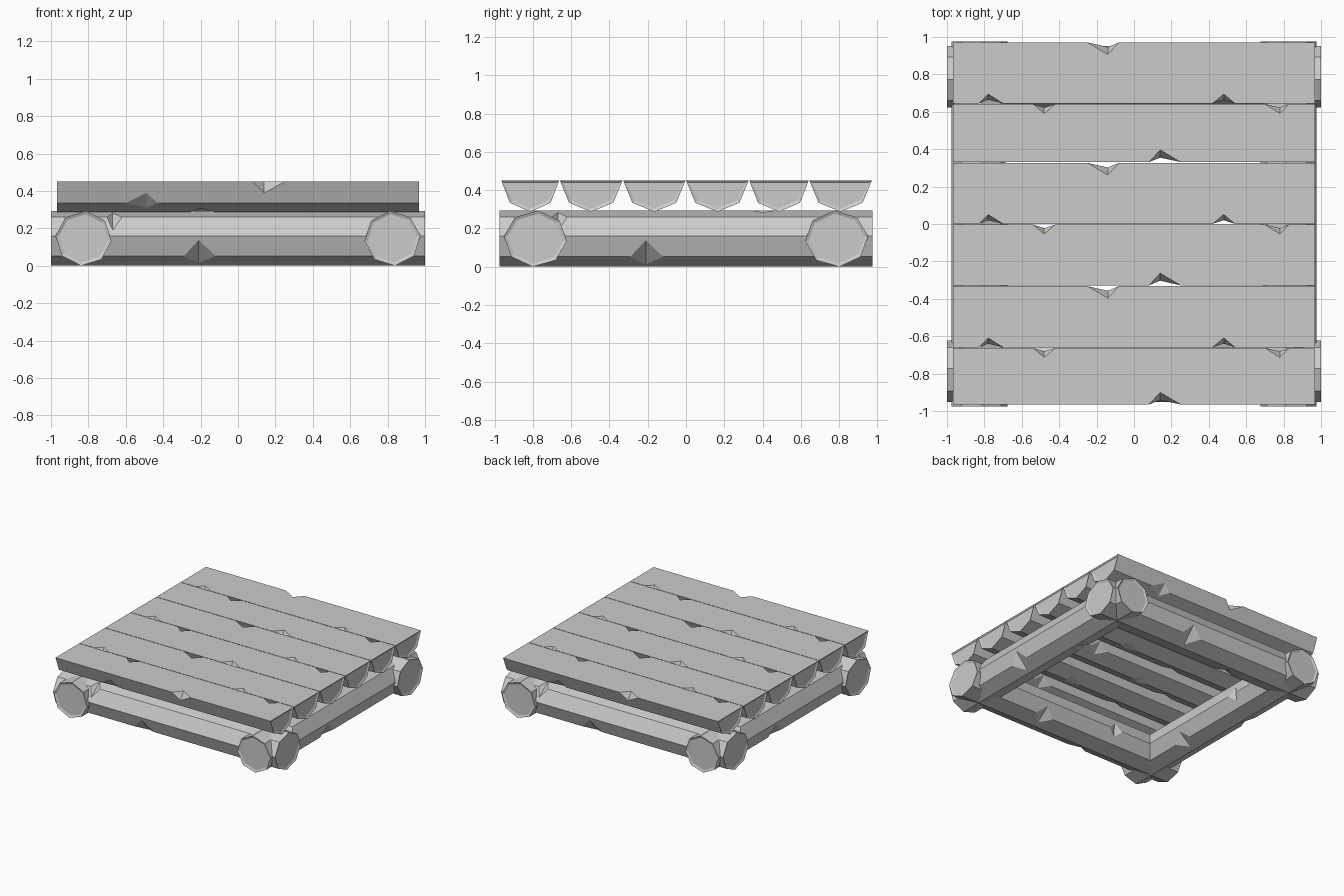
import bpy, bmesh
from math import cos, sin, pi, radians
from mathutils import Vector

cube = bpy.data.objects.get("Cube")
if cube:
    bpy.data.objects.remove(cube, do_unlink=True)

# One plain grey for all the timber
GREY = (0.6, 0.6, 0.6, 1)
wood = bpy.data.materials.new("grey_wood")
wood.use_nodes = True
wood.diffuse_color = GREY
wood.node_tree.nodes["Principled BSDF"].inputs["Base Color"].default_value = GREY


def make_object(name, bm):
    bmesh.ops.recalc_face_normals(bm, faces=bm.faces[:])
    mesh = bpy.data.meshes.new(name)
    bm.to_mesh(mesh)
    bm.free()
    mesh.materials.append(wood)
    obj = bpy.data.objects.new(name, mesh)
    bpy.context.collection.objects.link(obj)
    return obj


def add_chip(bm, section, corner, x, left, right, depth):
    """Four-sided wedge that chips a lengthwise edge of the timber."""
    n = len(section)
    p = Vector((x, *section[corner]))
    ends = []
    for step in (-1, 1):
        q = Vector((x, *section[(corner + step) % n]))
        ends.append(p + (q - p).normalized() * depth)
    c, d = ends
    mid = (c + d) / 2
    tips = [p - Vector((left, 0, 0)), p + Vector((right, 0, 0)), c, d]
    # Grown about the valley line so that it passes clear of the outer faces
    v = [bm.verts.new(mid + (t - mid) * 1.4) for t in tips]
    for a, b, e in ((0, 1, 2), (0, 1, 3), (0, 2, 3), (1, 2, 3)):
        bm.faces.new((v[a], v[b], v[e]))


def timber(name, section, length, chips, location, turn):
    """Beam along x with rimmed ends and chipped edges."""
    bm = bmesh.new()
    rings = [[bm.verts.new((s * length / 2, y, z)) for y, z in section] for s in (-1, 1)]
    n = len(section)
    for i in range(n):
        j = (i + 1) % n
        bm.faces.new((rings[0][i], rings[0][j], rings[1][j], rings[1][i]))
    caps = [bm.faces.new(r) for r in rings]
    bmesh.ops.recalc_face_normals(bm, faces=bm.faces[:])
    bmesh.ops.inset_individual(bm, faces=caps, thickness=0.018, depth=-0.008)
    obj = make_object(name, bm)

    cut = bmesh.new()
    for chip in chips:
        add_chip(cut, section, *chip)
    cutter = make_object(name + "_cutter", cut)
    cutter.hide_render = True
    mod = obj.modifiers.new("chips", "BOOLEAN")
    mod.operation = "DIFFERENCE"
    mod.solver = "EXACT"
    mod.object = cutter
    graph = bpy.context.evaluated_depsgraph_get()
    mesh = bpy.data.meshes.new_from_object(obj.evaluated_get(graph))
    obj.modifiers.clear()
    obj.data = mesh
    bpy.data.objects.remove(cutter, do_unlink=True)
    obj.location = location
    obj.rotation_euler.z = turn


# Base frame: four crossing octagonal logs, each turned a quarter from the last
LOG_CHIPS = [
    (7, -0.21, 0.08, 0.09, 0.09),
    (1, -0.67, 0.03, 0.05, 0.08),
    (2, 0.40, 0.05, 0.06, 0.03),
    (5, 0.30, 0.08, 0.08, 0.08),
    (4, -0.35, 0.06, 0.06, 0.06),
]
LOGS = [
    ("front_log", (0, -0.787, 0), 0.165, 2.0),
    ("left_log", (0.826, 0, 0), 0.15, 1.95),
    ("back_log", (0, 0.787, 0), 0.165, 2.0),
    ("right_log", (-0.826, 0, 0), 0.15, 1.95),
]
for k, (name, place, wide, length) in enumerate(LOGS):
    angles = [radians(5 + 45 * i) for i in range(8)]
    section = [(-wide * cos(a), 0.147 + 0.147 * sin(a)) for a in angles]
    timber(name, section, length, LOG_CHIPS, place, k * pi / 2)

# Deck: six half-log planks, every second one turned end for end
PLANK_CHIPS = [
    (0, 0.14, 0.06, 0.11, 0.065),
    (4, -0.48, 0.06, 0.06, 0.05),
    (4, 0.78, 0.08, 0.05, 0.05),
    (1, -0.49, 0.11, 0.06, 0.06),
    (2, -0.20, 0.06, 0.08, 0.05),
    (3, 0.30, 0.08, 0.08, 0.06),
]
SEAMS = [-0.967, -0.661, -0.33, -0.001, 0.329, 0.643, 0.973]
for k in range(6):
    half = (SEAMS[k + 1] - SEAMS[k]) / 2 - 0.002
    section = [(-half * cos(a), 0.45 - 0.163 * sin(a)) for a in (i * pi / 4 for i in range(5))]
    centre = (SEAMS[k] + SEAMS[k + 1]) / 2
    timber(f"deck_plank_{k + 1}", section, 1.935, PLANK_CHIPS, (0, centre, 0), pi * (k % 2))
